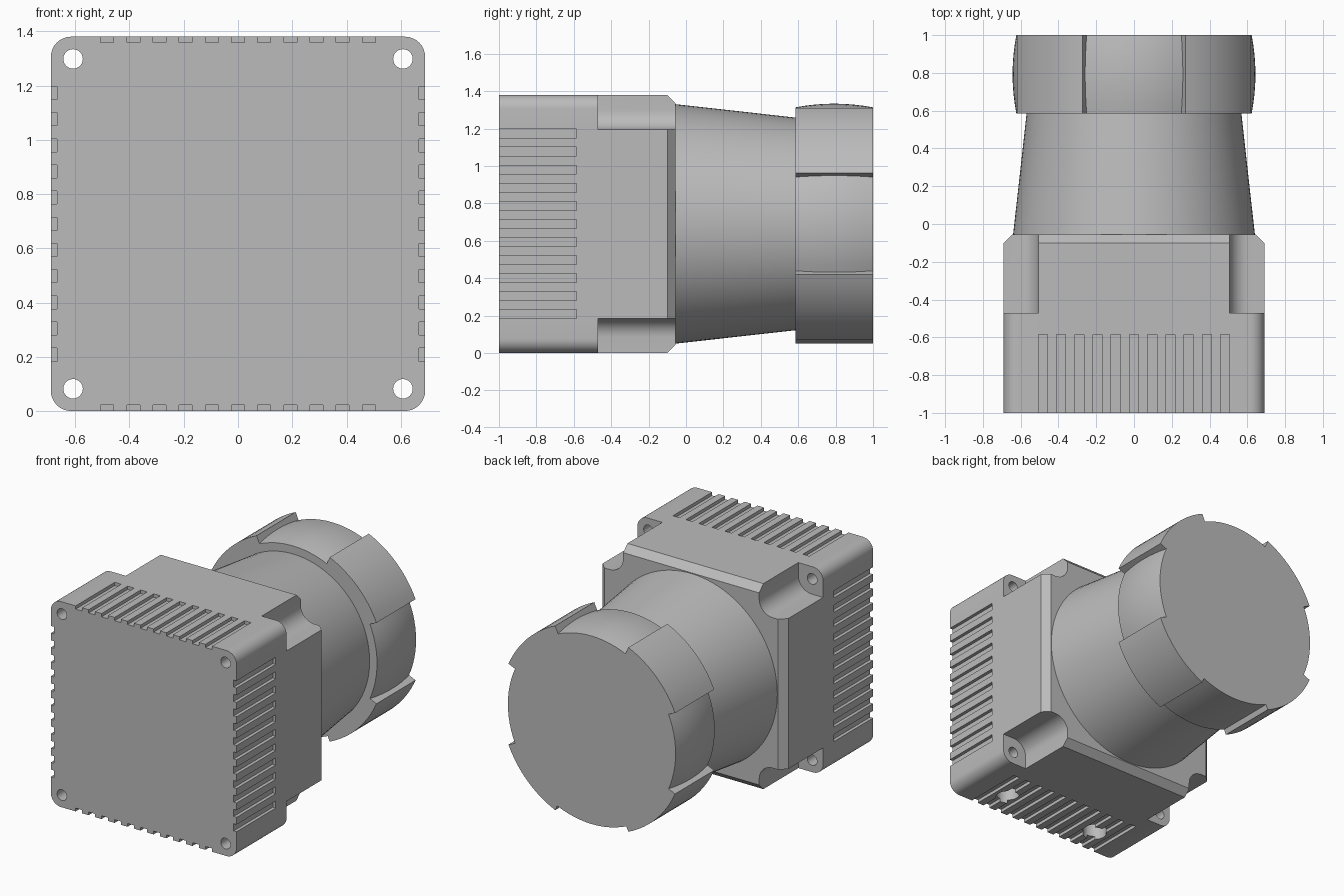
import bpy, bmesh, math
from mathutils import Matrix, Vector

if "Cube" in bpy.data.objects:
    bpy.data.objects.remove(bpy.data.objects["Cube"], do_unlink=True)

HALF = 0.69          # half width of the housing, also the lens axis height
MID = Vector((0, 0, HALF))

grey = bpy.data.materials.new("light_grey")
grey.use_nodes = True
grey.diffuse_color = (0.5, 0.5, 0.5, 1)
grey.node_tree.nodes["Principled BSDF"].inputs["Base Color"].default_value = (0.5, 0.5, 0.5, 1)


def finish(name, bm):
    bmesh.ops.recalc_face_normals(bm, faces=bm.faces)
    mesh = bpy.data.meshes.new(name)
    bm.to_mesh(mesh)
    bm.free()
    mesh.materials.append(grey)
    ob = bpy.data.objects.new(name, mesh)
    bpy.context.collection.objects.link(ob)
    return ob


def smooth(ob):
    bpy.ops.object.select_all(action="DESELECT")
    ob.select_set(True)
    bpy.context.view_layer.objects.active = ob
    bpy.ops.object.shade_smooth_by_angle(angle=math.radians(25))


def box(bm, centre, size):
    return bmesh.ops.create_cube(bm, size=1, matrix=Matrix.Translation(centre) @ Matrix.Diagonal((*size, 1)))


def loft(bm, rings):
    """Skin closed rings of points and cap both ends."""
    rows = [[bm.verts.new(p) for p in ring] for ring in rings]
    n = len(rows[0])
    for a, b in zip(rows, rows[1:]):
        for i in range(n):
            j = (i + 1) % n
            bm.faces.new((a[i], a[j], b[j], b[i]))
    bm.faces.new(rows[0])
    bm.faces.new(rows[-1])


def polar(radius, angle, y):
    return MID + Vector((radius * math.sin(angle), y, radius * math.cos(angle)))


def circle(radius, y, n, x=0, z=0):
    return [polar(radius, math.tau * i / n, y) + Vector((x, 0, z)) for i in range(n)]


def cut(target, name, bm):
    cutter = finish(name, bm)
    mod = target.modifiers.new(name, "BOOLEAN")
    mod.operation = "DIFFERENCE"
    mod.solver = "EXACT"
    mod.object = cutter
    bpy.context.view_layer.objects.active = target
    bpy.ops.object.modifier_apply(modifier=mod.name)
    bpy.data.objects.remove(cutter, do_unlink=True)


# Housing: rounded long edges, chamfered rear rim
bm = bmesh.new()
FRONT, REAR = -1.0, -0.055
box(bm, MID + Vector((0, (FRONT + REAR) / 2, 0)), (2 * HALF, REAR - FRONT, 2 * HALF))
long_edges = [e for e in bm.edges if abs(e.verts[0].co.y - e.verts[1].co.y) > 0.5]
bmesh.ops.bevel(bm, geom=long_edges, offset=0.075, segments=8, profile=0.5, affect="EDGES")
rim = [e for e in bm.edges if all(v.co.y > REAR - 0.01 for v in e.verts)]
bmesh.ops.bevel(bm, geom=rim, offset=0.045, segments=1, affect="EDGES")
housing = finish("housing", bm)

# Corner notches with a rounded inner corner
bm = bmesh.new()
for sx in (-1, 1):
    for sz in (-1, 1):
        inner, r, far = 0.505, 0.1, 0.8
        section = [(far, inner), (far, far), (inner, far)]
        for i in range(9):
            a = math.pi + math.pi / 2 * i / 8
            section.append((inner + r + r * math.cos(a), inner + r + r * math.sin(a)))
        loft(bm, [[MID + Vector((sx * u, y, sz * v)) for u, v in section] for y in (-0.47, 0.1)])
cut(housing, "notch_cutter", bm)

# Screw holes through the corners
bm = bmesh.new()
for sx in (-1, 1):
    for sz in (-1, 1):
        loft(bm, [circle(0.036, y, 24, sx * 0.608, sz * 0.608) for y in (-1.1, -0.4)])
cut(housing, "screw_hole_cutter", bm)

# Cooling slots on all four sides
bm = bmesh.new()
for side in range(4):
    turn = Matrix.Translation(MID) @ Matrix.Rotation(side * math.pi / 2, 4, "Y")
    for i in range(-5, 6):
        made = box(bm, (i * 0.0965, -0.835, HALF + 0.028), (0.048, 0.5, 0.1))
        bmesh.ops.transform(bm, matrix=turn, verts=made["verts"])
cut(housing, "slot_cutter", bm)

# Mounting holes underneath
bm = bmesh.new()
for x in (-0.36, 0.36):
    bmesh.ops.create_cone(bm, cap_ends=True, segments=32, radius1=0.075, radius2=0.075, depth=0.3,
                          matrix=Matrix.Translation((x, -0.82, 0)))
cut(housing, "mount_hole_cutter", bm)
smooth(housing)

# Tapered lens barrel
bm = bmesh.new()
loft(bm, [circle(0.64, REAR, 96), circle(0.568, 0.59, 96)])
smooth(finish("lens_barrel", bm))

# Lens cap: four raised diagonal lobes, barrel-shaped recesses between them
bm = bmesh.new()
STEP = math.radians(23.7)
Y0, Y1, RINGS = 0.585, 1.0, 9
rings = []
for k in range(RINGS):
    t = k / (RINGS - 1)
    bulge = 0.643 - 0.02 * (2 * t - 1) ** 2
    y = Y0 + (Y1 - Y0) * t
    ring = []
    for side in range(4):
        base = side * math.pi / 2
        recess = 0.64 if side == 2 else bulge      # plain recess underneath
        for i in range(13):
            ring.append(polar(recess, base - STEP + 2 * STEP * i / 12, y))
        for i in range(13):
            ring.append(polar(0.676, base + STEP + (math.pi / 2 - 2 * STEP) * i / 12, y))
    rings.append(ring)
loft(bm, rings)
smooth(finish("lens_cap", bm))
